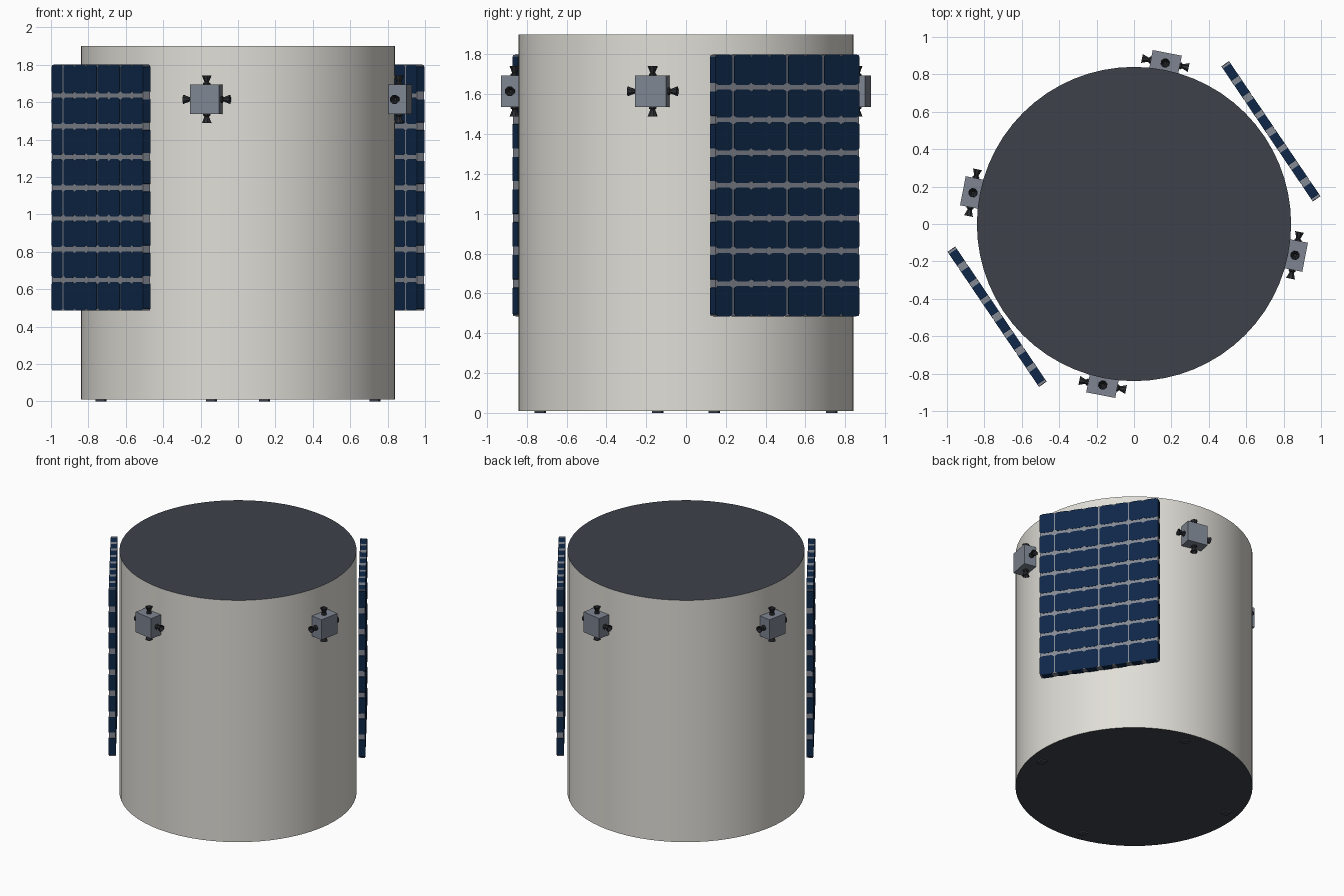
import bpy, bmesh, math
from mathutils import Matrix, Vector

if "Cube" in bpy.data.objects:
    bpy.data.objects.remove(bpy.data.objects["Cube"], do_unlink=True)


def srgb(r, g, b):
    return tuple((c / 255 / 12.92) if c < 10 else ((c / 255 + 0.055) / 1.055) ** 2.4 for c in (r, g, b)) + (1,)


def material(name, rgb):
    m = bpy.data.materials.new(name)
    m.use_nodes = True
    m.diffuse_color = srgb(*rgb)
    bsdf = next(n for n in m.node_tree.nodes if n.type == 'BSDF_PRINCIPLED')
    bsdf.inputs["Base Color"].default_value = srgb(*rgb)
    return m


WHITE = material("warm_white", (224, 222, 215))
SLATE = material("dark_slate", (61, 66, 74))
STEEL = material("steel_grey", (126, 133, 145))
FRAME = material("panel_grey", (132, 137, 146))
CELL = material("cell_blue", (14, 39, 72))
BLACK = material("nozzle_black", (44, 46, 50))


def finish(name, bm, mats, matrix=None):
    """Turn a bmesh into a named object with the given materials."""
    bmesh.ops.recalc_face_normals(bm, faces=bm.faces)
    me = bpy.data.meshes.new(name)
    bm.to_mesh(me)
    bm.free()
    for m in mats:
        me.materials.append(m)
    ob = bpy.data.objects.new(name, me)
    bpy.context.collection.objects.link(ob)
    if matrix:
        ob.matrix_world = matrix
    return ob


def box(bm, size, centre=(0, 0, 0)):
    bmesh.ops.create_cube(bm, size=1, matrix=Matrix.Translation(centre) @ Matrix.Diagonal((*size, 1)))


def around(angle):
    """Local x points outward from the axis at this angle."""
    return Matrix.Rotation(math.radians(angle), 4, 'Z')


# Main drum, with dark end caps
bm = bmesh.new()
bmesh.ops.create_cone(bm, cap_ends=True, segments=64, radius1=0.84, radius2=0.84, depth=1.89,
                      matrix=Matrix.Translation((0, 0, 0.955)))
for f in bm.faces:
    f.normal_update()
    f.material_index = 1 if abs(f.normal.z) > 0.5 else 0
drum = finish("drum_body", bm, [WHITE, SLATE])
bpy.context.view_layer.objects.active = drum
drum.select_set(True)
bpy.ops.object.shade_smooth_by_angle(angle=math.radians(30))
drum.select_set(False)

# Solar panels: grey slab with chamfered cells running through it
WIDTH, THICK, LOW, HIGH = 0.872, 0.05, 0.485, 1.80
COLS, ROWS = 8, 8
ROW_GAP, COL_GAP = 0.022, 0.01
CHAMFER_Y, CHAMFER_Z = 0.018, 0.011
SPLITS = (1, 4, 6)


def cell(bm, y0, y1, z0, z1):
    cy, cz, h = CHAMFER_Y, CHAMFER_Z, THICK / 2
    outline = [(y0 + cy, z0), (y1 - cy, z0), (y1, z0 + cz), (y1, z1 - cz),
               (y1 - cy, z1), (y0 + cy, z1), (y0, z1 - cz), (y0, z0 + cz)]
    face = bm.faces.new([bm.verts.new((-h, y, z)) for y, z in outline])
    out = bmesh.ops.extrude_face_region(bm, geom=[face])
    bmesh.ops.translate(bm, vec=(THICK, 0, 0),
                        verts=[v for v in out["geom"] if isinstance(v, bmesh.types.BMVert)])


def solar_panel(name, angle):
    place = around(angle) @ Matrix.Translation((0.884, 0, 0))
    inset = 0.004
    bm = bmesh.new()
    box(bm, (THICK - inset, WIDTH - inset, HIGH - LOW - inset), (0, 0, (LOW + HIGH) / 2))
    finish(name + "_frame", bm, [FRAME], place)
    bm = bmesh.new()
    step_y, step_z = WIDTH / COLS, (HIGH - LOW) / ROWS
    for c in range(COLS):
        y0 = -WIDTH / 2 + c * step_y + (COL_GAP / 2 if c in SPLITS else 0)
        y1 = -WIDTH / 2 + (c + 1) * step_y - (COL_GAP / 2 if c + 1 in SPLITS else 0)
        for r in range(ROWS):
            z0 = LOW + r * step_z + (ROW_GAP / 2 if r else 0)
            z1 = LOW + (r + 1) * step_z - (ROW_GAP / 2 if r < ROWS - 1 else 0)
            cell(bm, y0, y1, z0, z1)
    finish(name + "_cells", bm, [CELL], place)


solar_panel("right_solar_panel", 34.1)
solar_panel("left_solar_panel", 214.1)

# Flared hollow nozzle, as radius and distance from the block centre
NOZZLE = [(0.020, 0.07), (0.020, 0.086), (0.012, 0.092), (0.026, 0.127),
          (0.021, 0.127), (0.007, 0.098)]


def nozzle(bm, turn):
    sides = 8
    rings = []
    for radius, dist in NOZZLE:
        ring = []
        for i in range(sides):
            a = math.tau * (i + 0.5) / sides
            ring.append(bm.verts.new(turn @ Vector((radius * math.cos(a), radius * math.sin(a), dist))))
        rings.append(ring)
    for lower, upper in zip(rings, rings[1:]):
        for i in range(sides):
            j = (i + 1) % sides
            bm.faces.new((lower[i], lower[j], upper[j], upper[i]))
    bm.faces.new(rings[0])
    bm.faces.new(rings[-1])


# Four thruster blocks with four nozzles each, and a foot below each one
for n, angle in enumerate((-11, 79, 169, 259), 1):
    place = around(angle) @ Matrix.Translation((0.877, 0, 1.615))
    bm = bmesh.new()
    box(bm, (0.11, 0.158, 0.158))
    finish(f"thruster_block_{n}", bm, [STEEL], place)

    bm = bmesh.new()
    for quarter in range(4):
        nozzle(bm, Matrix.Rotation(quarter * math.pi / 2, 3, 'X'))
    finish(f"thruster_nozzles_{n}", bm, [BLACK], place)

    bm = bmesh.new()
    box(bm, (0.05, 0.05, 0.02), (0, 0, 0.01))
    finish(f"foot_{n}", bm, [SLATE], around(angle) @ Matrix.Translation((0.745, 0, 0)))
